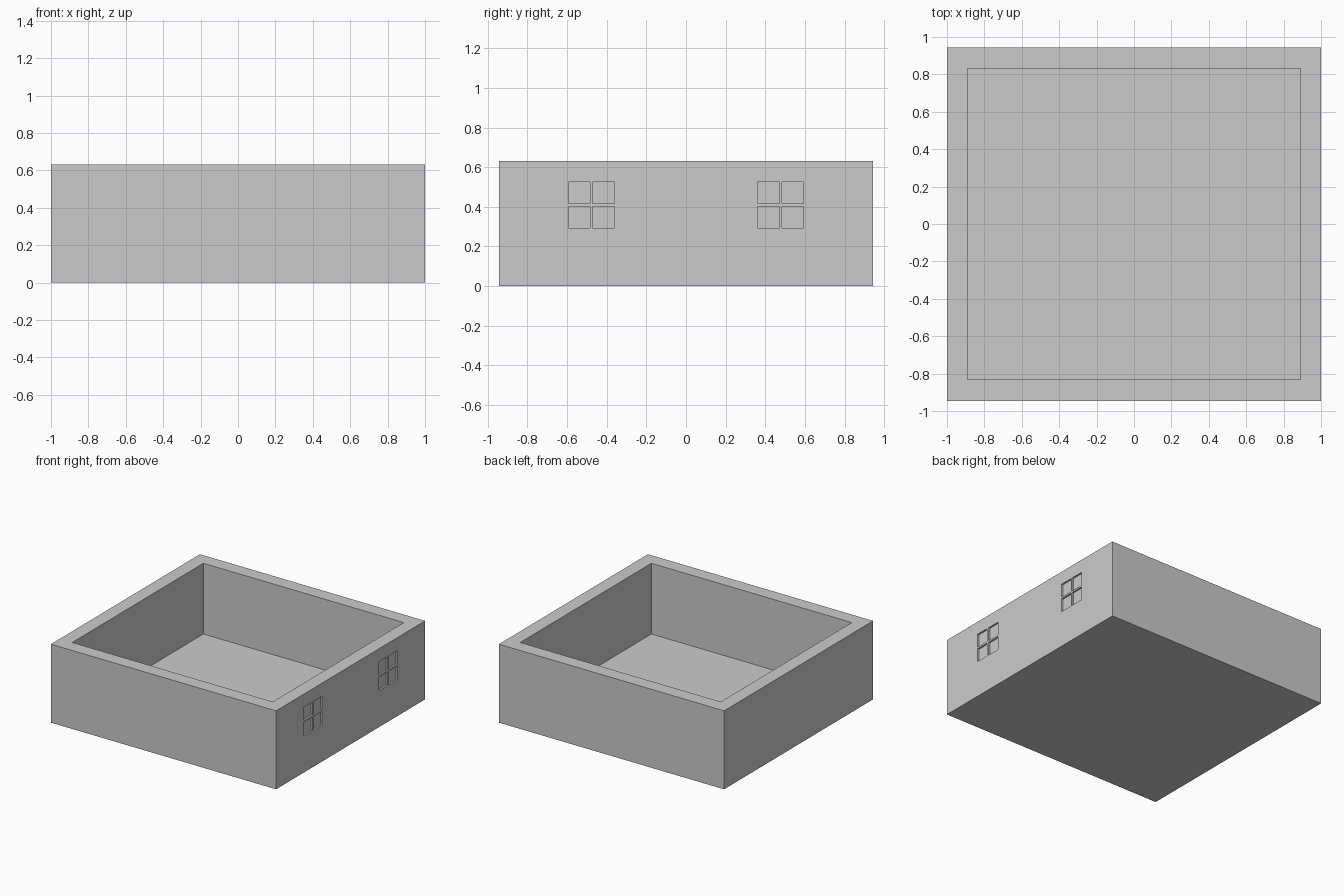
import bpy

if "Cube" in bpy.data.objects:
    bpy.data.objects.remove(bpy.data.objects["Cube"])


def box(name, lo, hi):
    size = [b - a for a, b in zip(lo, hi)]
    mid = [(a + b) / 2 for a, b in zip(lo, hi)]
    bpy.ops.mesh.primitive_cube_add(size=1, location=mid)
    ob = bpy.context.object
    ob.name = name
    ob.scale = size
    bpy.ops.object.transform_apply(location=True, rotation=False, scale=True)
    return ob


def cut(target, cutter):
    mod = target.modifiers.new(cutter.name, 'BOOLEAN')
    mod.operation = 'DIFFERENCE'
    mod.solver = 'EXACT'
    mod.object = cutter
    bpy.context.view_layer.objects.active = target
    bpy.ops.object.modifier_apply(modifier=mod.name)
    bpy.data.objects.remove(cutter)


# Open-topped shell with a thin floor
shell = box("wall_shell", (-1, -0.945, 0), (1, 0.945, 0.63))
cut(shell, box("room_cutter", (-0.89, -0.832, 0.062), (0.89, 0.832, 0.8)))

# Two four-pane windows, recessed into the right wall
half, bar, depth = 0.116, 0.007, 0.014
zc = 0.409
for yc in (-0.478, 0.478):
    for sy in (-1, 1):
        for sz in (-1, 1):
            ys = sorted((yc + sy * bar, yc + sy * half))
            zs = sorted((zc + sz * bar, zc + sz * half))
            cut(shell, box("pane_cutter", (1 - depth, ys[0], zs[0]),
                           (1.1, ys[1], zs[1])))
